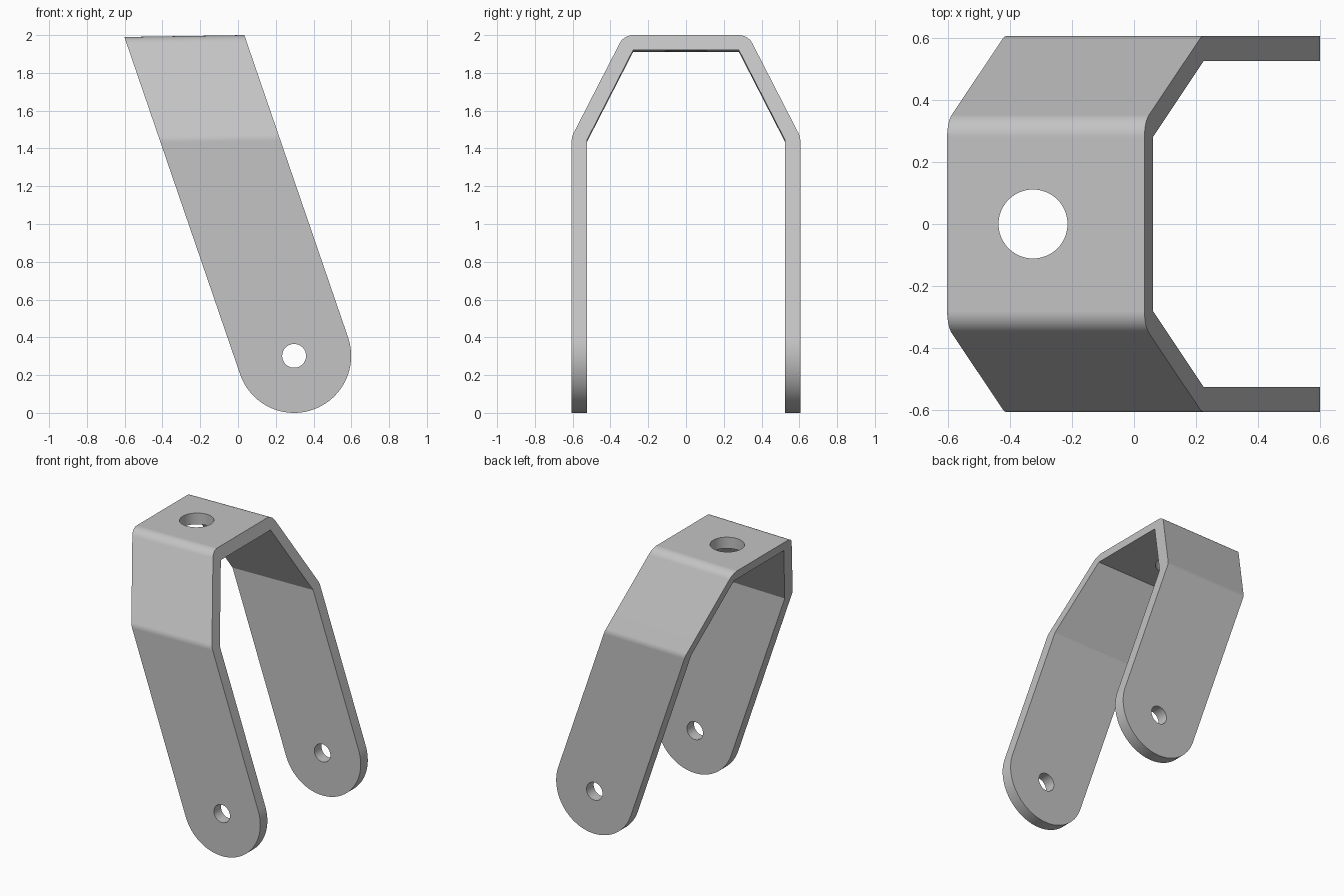
import bpy, bmesh, math
from mathutils import Vector

cube = bpy.data.objects.get("Cube")
if cube:
    bpy.data.objects.remove(cube, do_unlink=True)

TILT = math.radians(18.94)      # lean of the legs
PIVOT = Vector((0.297, 0.302))  # x, z of the rounded leg ends
RADIUS = 0.302
WALL = 0.08

grey = bpy.data.materials.new("plain grey")
grey.use_nodes = True
colour = (0.55, 0.55, 0.55, 1)
grey.diffuse_color = colour
grey.node_tree.nodes["Principled BSDF"].inputs["Base Color"].default_value = colour


def prism(name, start, end):
    """Closed solid between two matching loops of points."""
    bm = bmesh.new()
    a = [bm.verts.new(p) for p in start]
    b = [bm.verts.new(p) for p in end]
    bm.faces.new(a)
    bm.faces.new(b)
    for i in range(len(a)):
        j = (i + 1) % len(a)
        bm.faces.new((a[i], a[j], b[j], b[i]))
    bmesh.ops.recalc_face_normals(bm, faces=bm.faces)
    mesh = bpy.data.meshes.new(name)
    bm.to_mesh(mesh)
    bm.free()
    mesh.materials.append(grey)
    obj = bpy.data.objects.new(name, mesh)
    bpy.context.collection.objects.link(obj)
    return obj


def arc(cx, cz, r, a0, a1, n):
    return [(cx + r * math.cos(a0 + (a1 - a0) * i / n),
             cz + r * math.sin(a0 + (a1 - a0) * i / n)) for i in range(n + 1)]


def circle(cx, cy, r, n=64):
    return arc(cx, cy, r, 0, math.tau * (n - 1) / n, n - 1)


# Bent strip section: sharp inner corners, rounded outer corners
low, high = (0.525, 1.44), (0.28, 1.92)
bend = math.atan2(low[0] - high[0], high[1] - low[1])
outer = [(low[0] + WALL, -0.3)]
outer += arc(*low, WALL, 0, bend, 6)
outer += arc(*high, WALL, bend, math.pi / 2, 10)
inner = [high, low, (low[0], -0.3)]
mirror = lambda pts: [(-y, z) for y, z in reversed(pts)]
section = outer + mirror(outer) + mirror(inner) + inner
at_x = lambda x: [(x, y, z + 0.016 * (x - 0.03)) for y, z in section]
bracket = prism("fork_bracket", at_x(-1.2), at_x(1.2))

# Leaning side outline with a round lower end
side = arc(*PIVOT, RADIUS, TILT - math.pi, TILT, 48)
up = Vector((-math.sin(TILT), math.cos(TILT))) * 2.3
side += [tuple(Vector(side[-1]) + up), tuple(Vector(side[0]) + up)]
along_y = lambda pts, y: [(x, y, z) for x, z in pts]
outline = prism("side_outline_cutter", along_y(side, -1), along_y(side, 1))

# Holes through the legs and the crown
axle = circle(*PIVOT, 0.063)
axle_hole = prism("axle_hole_cutter", along_y(axle, -1), along_y(axle, 1))
stem = circle(-0.325, 0, 0.111)
stem_hole = prism("stem_hole_cutter", [(x, y, 1.7) for x, y in stem],
                  [(x, y, 2.3) for x, y in stem])

for cutter, mode in ((outline, "INTERSECT"), (axle_hole, "DIFFERENCE"),
                     (stem_hole, "DIFFERENCE")):
    mod = bracket.modifiers.new(cutter.name, "BOOLEAN")
    mod.operation, mod.object, mod.solver = mode, cutter, "EXACT"

# Apply the cuts and remove the cutters
bpy.context.view_layer.update()
cut = bpy.data.meshes.new_from_object(
    bracket.evaluated_get(bpy.context.evaluated_depsgraph_get()))
bracket.modifiers.clear()
bracket.data = cut
for cutter in (outline, axle_hole, stem_hole):
    bpy.data.objects.remove(cutter, do_unlink=True)

# Smooth bends and round ends, crisp edges
bpy.ops.object.select_all(action="DESELECT")
bracket.select_set(True)
bpy.context.view_layer.objects.active = bracket
bpy.ops.object.shade_smooth_by_angle(angle=math.radians(25))
weighted = bracket.modifiers.new("even_shading", "WEIGHTED_NORMAL")
weighted.keep_sharp = True
